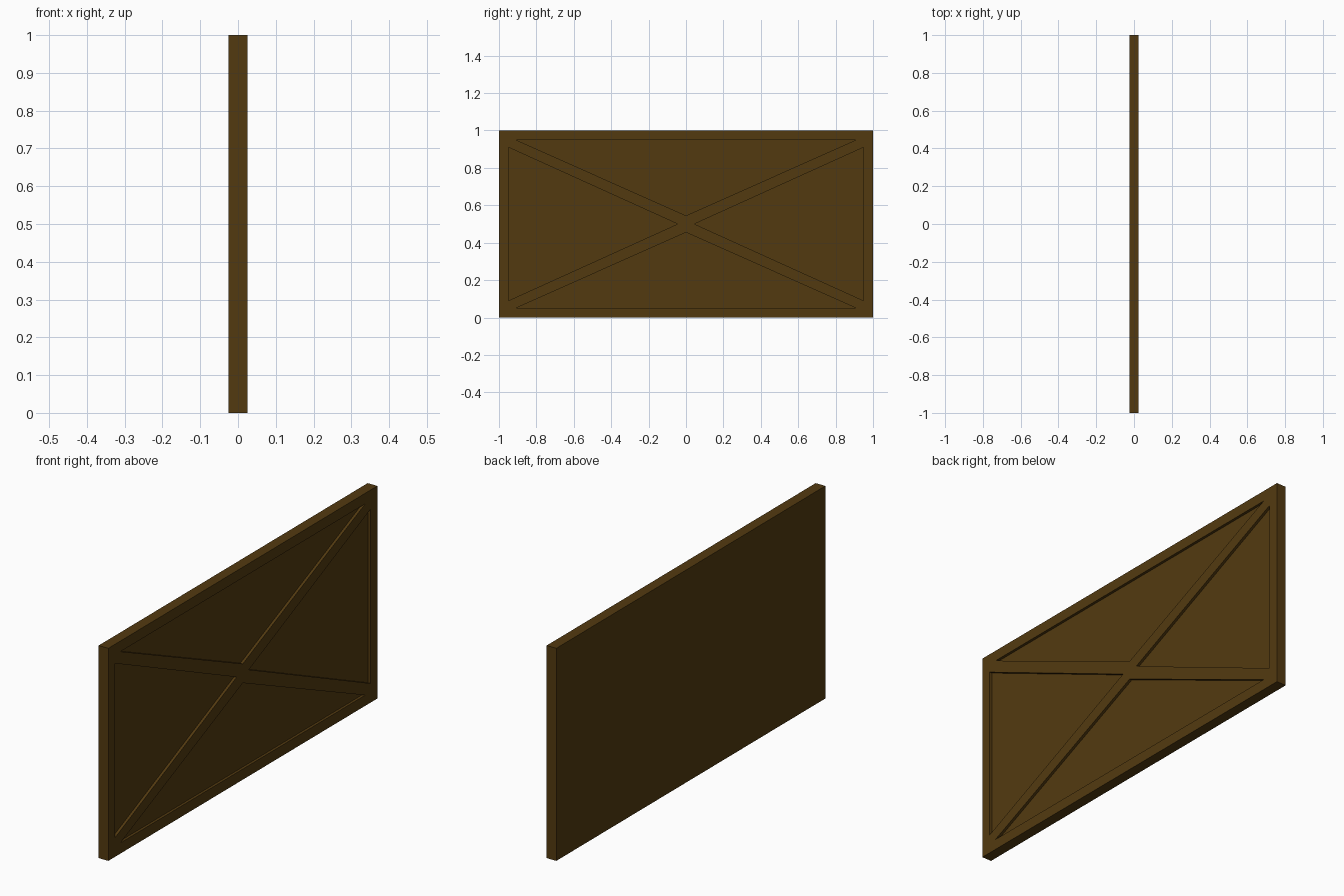
import bpy, bmesh

if "Cube" in bpy.data.objects:
    bpy.data.objects.remove(bpy.data.objects["Cube"])

T, W, H = 0.05, 2.0, 1.0      # thickness (x), width (y), height (z)
DEPTH = 0.0125                # recess depth

wood = bpy.data.materials.new("dark brown wood")
wood.diffuse_color = (0.086, 0.042, 0.005, 1)
wood.use_nodes = True
wood.node_tree.nodes["Principled BSDF"].inputs["Base Color"].default_value = wood.diffuse_color


def make_object(name, bm):
    bmesh.ops.recalc_face_normals(bm, faces=bm.faces[:])
    mesh = bpy.data.meshes.new(name)
    bm.to_mesh(mesh)
    bm.free()
    mesh.materials.append(wood)
    ob = bpy.data.objects.new(name, mesh)
    bpy.context.collection.objects.link(ob)
    return ob


# Solid slab
bm = bmesh.new()
bmesh.ops.create_cube(bm, size=1)
for v in bm.verts:
    v.co = (v.co.x * T, v.co.y * W, (v.co.z + 0.5) * H)
panel = make_object("braced_panel", bm)

# Four triangular recesses on the +x face leave a border and a cross brace
top = [(-0.91, 0.95), (0.91, 0.95), (0, 0.545)]
side = [(0.95, 0.09), (0.95, 0.91), (0.045, 0.5)]
triangles = [top, [(y, H - z) for y, z in top],
             side, [(-y, z) for y, z in side]]
bm = bmesh.new()
for tri in triangles:
    face = bm.faces.new([bm.verts.new((T / 2 - DEPTH, y, z)) for y, z in tri])
    ext = bmesh.ops.extrude_face_region(bm, geom=[face], use_keep_orig=True)
    for g in ext["geom"]:
        if isinstance(g, bmesh.types.BMVert):
            g.co.x = T
cutter = make_object("recess_cutter", bm)
cutter.hide_render = True

mod = panel.modifiers.new("recesses", 'BOOLEAN')
mod.operation = 'DIFFERENCE'
mod.solver = 'EXACT'
mod.object = cutter
bpy.context.view_layer.objects.active = panel
panel.select_set(True)
bpy.ops.object.modifier_apply(modifier=mod.name)
bpy.data.objects.remove(cutter)
